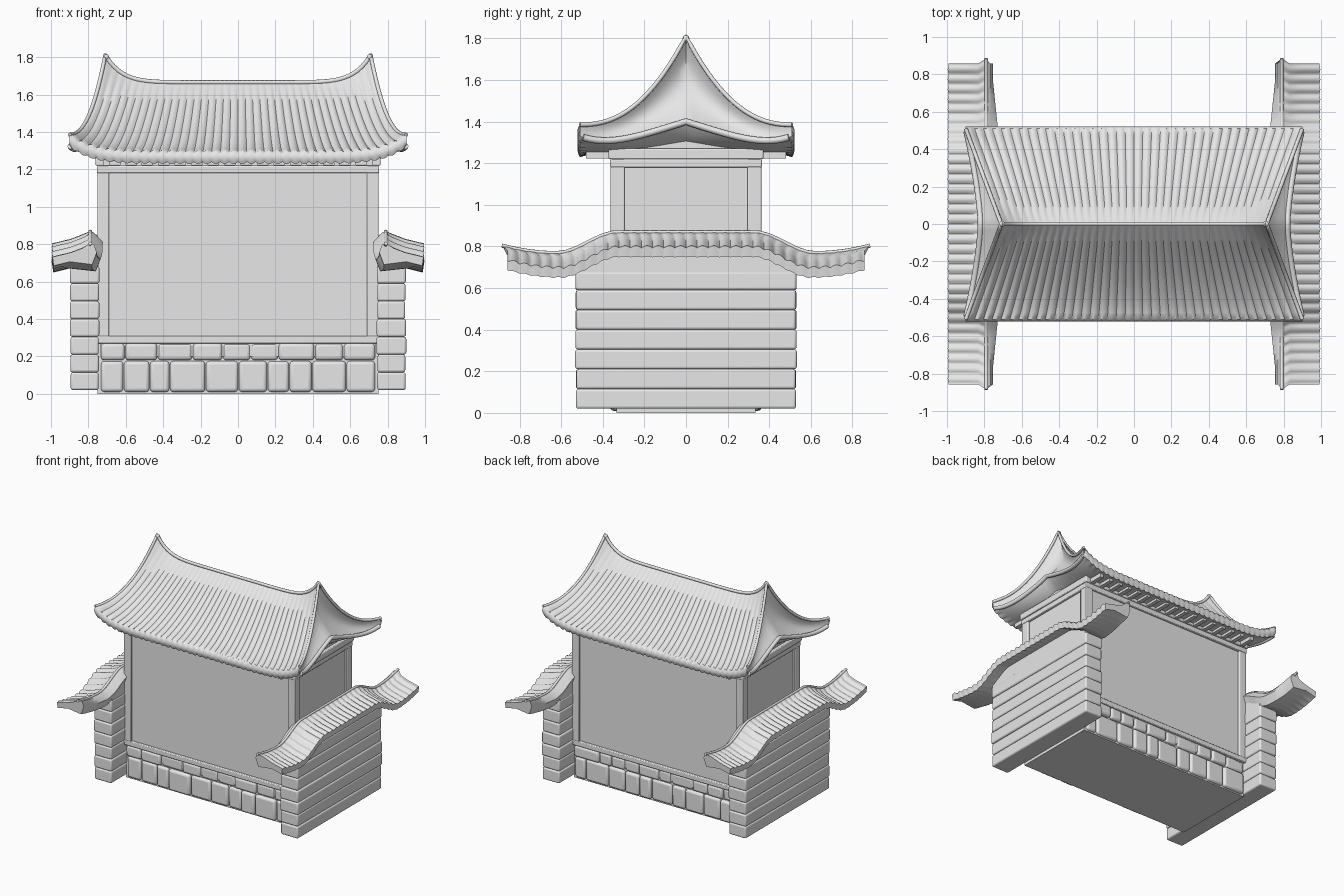
import bpy, bmesh, math, random
from mathutils import Vector

if "Cube" in bpy.data.objects:
    bpy.data.objects.remove(bpy.data.objects["Cube"])
random.seed(4)

# Single plain grey material
grey = bpy.data.materials.new("plain grey")
grey.use_nodes = True
grey.diffuse_color = (0.8, 0.8, 0.8, 1)
grey.node_tree.nodes["Principled BSDF"].inputs["Base Color"].default_value = grey.diffuse_color


def finish(bm, name, angle=40):
    bmesh.ops.remove_doubles(bm, verts=bm.verts, dist=1e-5)
    bmesh.ops.recalc_face_normals(bm, faces=bm.faces)
    mesh = bpy.data.meshes.new(name)
    bm.to_mesh(mesh)
    bm.free()
    obj = bpy.data.objects.new(name, mesh)
    bpy.context.collection.objects.link(obj)
    mesh.materials.append(grey)
    bpy.ops.object.select_all(action='DESELECT')
    bpy.context.view_layer.objects.active = obj
    obj.select_set(True)
    bpy.ops.object.shade_smooth_by_angle(angle=math.radians(angle))
    return obj


def add_box(bm, x, y, z):
    """Box from (low, high) pairs."""
    verts = bmesh.ops.create_cube(bm, size=1)["verts"]
    for v in verts:
        v.co = [(p[0] + p[1]) / 2 + c * (p[1] - p[0]) for p, c in zip((x, y, z), v.co)]


def bevel(obj, width, segments=2):
    mod = obj.modifiers.new("soft edges", 'BEVEL')
    mod.width = width
    mod.segments = segments


def add_grid(bm, fn, us, vs):
    rows = [[bm.verts.new(fn(u, v)) for v in vs] for u in us]
    for a, b in zip(rows, rows[1:]):
        for i in range(len(vs) - 1):
            bm.faces.new((a[i], a[i + 1], b[i + 1], b[i]))


def loft(bm, rings):
    rows = [[bm.verts.new(p) for p in ring] for ring in rings]
    n = len(rows[0])
    for a, b in zip(rows, rows[1:]):
        for i in range(n):
            bm.faces.new((a[i], a[(i + 1) % n], b[(i + 1) % n], b[i]))
    bm.faces.new(rows[0])
    bm.faces.new(rows[-1])


def tube(name, points, radius):
    curve = bpy.data.curves.new(name, 'CURVE')
    curve.dimensions = '3D'
    curve.bevel_depth = radius
    curve.bevel_resolution = 2
    curve.use_fill_caps = True
    spline = curve.splines.new('POLY')
    spline.points.add(len(points) - 1)
    for p, co in zip(spline.points, points):
        p.co = (*co, 1)
    obj = bpy.data.objects.new(name, curve)
    curve.materials.append(grey)
    bpy.context.collection.objects.link(obj)


def span(n, lo=-1.0, hi=1.0):
    return [lo + (hi - lo) * i / n for i in range(n + 1)]


# Main hall: core with framed panels on all four sides
bm = bmesh.new()
add_box(bm, (-.735, .735), (-.345, .345), (.2, 1.32))
finish(bm, "hall_panels")

bm = bmesh.new()
for sx in (-1, 1):
    for sy in (-1, 1):
        add_box(bm, sorted((sx * .69, sx * .752)), sorted((sy * .295, sy * .362)), (.27, 1.27))
for lo, hi, grow in ((.27, .31, .003), (1.18, 1.22, .003), (1.22, 1.27, .01)):
    add_box(bm, (-.752 - grow, .752 + grow), (-.362 - grow, .362 + grow), (lo, hi))
bevel(finish(bm, "hall_frame"), .006)

# Stone plinth
bm = bmesh.new()
add_box(bm, (-.75, .75), (-.335, .335), (0, .275))
finish(bm, "plinth_core")
bm = bmesh.new()
for sy in (-1, 1):
    for lo, hi in ((.01, .175), (.18, .27)):
        x = -.735
        while x < .72:
            end = min(x + random.uniform(.1, .2), .735)
            if .735 - end < .06:
                end = .735
            out = random.uniform(.348, .366)
            add_box(bm, (x + .002, end - .002), sorted((sy * .3, sy * out)), (lo, hi))
            x = end
bevel(finish(bm, "plinth_stones"), .018, 3)


# Side walls and their sweeping roofs
def wall_ridge(y):
    a = abs(y)
    t = min(max((a - .33) / .29, 0), 1)
    return .87 - .10 * t * t * (3 - 2 * t) + .035 * (max(a - .62, 0) / .26) ** 2


section = [(.75, -.115, 0), (.725, -.05, 0), (.77, -.008, 0), (.79, 0, 0), (.83, -.025, 1),
           (.89, -.048, 1), (.99, -.072, 1), (.985, -.12, .5), (.90, -.10, 0)]


def wall_roof_ring(side, y):
    ripple = .012 * abs(math.sin(math.pi * y / .055))
    t = min(max((abs(y) - .5) / .3, 0), 1)
    ring = []
    for x, dz, r in section:
        x += .03 * t if x < .76 else 0
        shrink = 1 if abs(x - .79) < .01 else .97
        ring.append((side * (x + .006 * r * ripple / .012), y * shrink,
                     wall_ridge(y) + dz + r * (ripple - .006)))
    return ring


for side, label in ((1, "left"), (-1, "right")):
    bm = bmesh.new()
    z = .02
    while z < .66:
        top = min(z + .095, .68)
        d = random.uniform(0, .006)
        add_box(bm, sorted((side * (.74 + d), side * (.90 - d))), (-.533 + d, .533 - d), (z, top))
        z = top
    bevel(finish(bm, label + "_wall_courses"), .012, 3)

    bm = bmesh.new()
    rings = []
    for y in span(40, -.52, .52):
        h = wall_ridge(y) - .09
        rings.append([(side * x, y, zz) for x, zz in ((.745, .64), (.745, h), (.895, h), (.895, .64))])
    loft(bm, rings)
    finish(bm, label + "_wall_gable")

    bm = bmesh.new()
    loft(bm, [wall_roof_ring(side, y) for y in span(224, -.885, .885)])
    finish(bm, label + "_wall_roof", 50)
    tube(label + "_wall_ridge", [(side * .79, y, wall_ridge(y) - .002) for y in span(40, -.885, .885)], .01)


# Main roof: concave slopes, upturned corners, recessed gables
RIBS = 38


def rib(u):
    return .011 * abs(math.sin(math.pi * RIBS / 2 * (u + 1)))


def roof_top(u, w):
    v = abs(w)
    middle = 1.29 + .375 * (1 - v) ** 1.4
    end = 1.385 + .425 * (1 - v) ** 2.3
    k = abs(u) ** 8
    z = middle + (end - middle) * k + rib(u) * min(1, v * 6)
    return Vector((u * (.71 + .19 * v), .51 * w, z))


def roof_under(u, w):
    v = abs(w)
    lift = .16 * (1 - v) + .09 * v ** 4
    z = 1.24 + lift * abs(u) ** 8 - (rib(u) if v == 1 else 0)
    return Vector((u * (.82 + .08 * v ** 1.5), .51 * w, z))


def gable(side):
    def point(w, f):
        a, b = roof_top(side, w), roof_under(side, w)
        p = a.lerp(b, f)
        p.x = a.x + (b.x - a.x) * f ** 3 - side * .045 * math.sin(math.pi * f) * (1 - abs(w))
        return p
    return point


us, ws = span(RIBS * 6), span(28)
bm = bmesh.new()
add_grid(bm, roof_top, us, ws)
add_grid(bm, roof_under, us, ws)
for s in (-1, 1):
    add_grid(bm, gable(s), ws, span(8, 0, 1))
    add_grid(bm, lambda u, f: roof_top(u, s).lerp(roof_under(u, s), f)
             + Vector((0, s * .012 * math.sin(math.pi * f), 0)), us, span(4, 0, 1))
finish(bm, "main_roof", 50)

tube("roof_ridge", [roof_top(u, 0) for u in span(60)], .012)
for s, label in ((1, "left"), (-1, "right")):
    tube(label + "_gable_edge", [roof_top(s, w) for w in span(40)], .011)
    tube(label + "_gable_lip", [roof_under(s, w) for w in span(40, -.97, .97)], .016)
    bm = bmesh.new()
    bmesh.ops.create_uvsphere(bm, u_segments=12, v_segments=8, radius=.016)
    bmesh.ops.translate(bm, verts=bm.verts, vec=(s * .705, 0, 1.80))
    finish(bm, label + "_ridge_finial")

# Rafter ends beneath the eaves
bm = bmesh.new()
for s in (-1, 1):
    for i in range(-8, 9):
        add_box(bm, (i * .088 - .016, i * .088 + .016), sorted((s * .35, s * .48)), (1.222, 1.26))
finish(bm, "eave_rafters")
